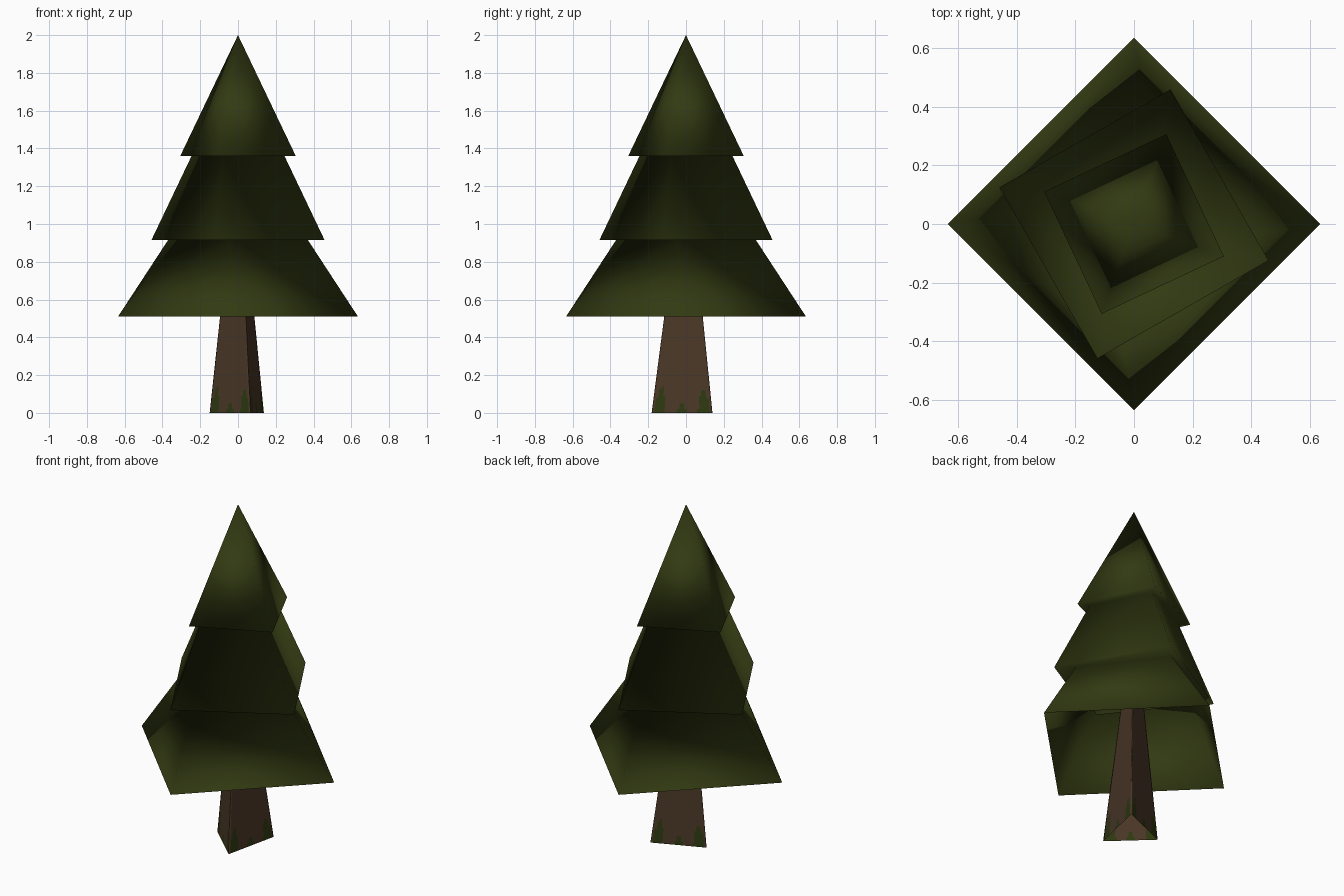
import bpy, bmesh, math

if "Cube" in bpy.data.objects:
    bpy.data.objects.remove(bpy.data.objects["Cube"])


def material(name, rgb):
    m = bpy.data.materials.new(name)
    m.diffuse_color = (*rgb, 1)
    m.use_nodes = True
    m.node_tree.nodes["Principled BSDF"].inputs["Base Color"].default_value = m.diffuse_color
    return m


green = material("needle green", (0.032, 0.042, 0.006))
brown = material("bark brown", (0.068, 0.038, 0.020))
moss = material("moss green", (0.026, 0.040, 0.005))


def finish(bm, name, mats):
    me = bpy.data.meshes.new(name)
    for f in bm.faces:
        f.smooth = True
    bm.to_mesh(me)
    bm.free()
    for m in mats:
        me.materials.append(m)
    ob = bpy.data.objects.new(name, me)
    bpy.context.collection.objects.link(ob)
    return ob


# Foliage: three square tiers twisting upwards, open underneath
bm = bmesh.new()
rings = []
# radius, height, twist in degrees
for r, z, a in [(0.635, 0.51, 0), (0.373, 0.915, -7), (0.475, 0.915, -15.2),
                (0.258, 1.36, -17.5), (0.325, 1.36, -19.8)]:
    rings.append([bm.verts.new((r * math.cos(math.radians(a + 90 * i)),
                                r * math.sin(math.radians(a + 90 * i)), z))
                  for i in range(4)])
for lo, up in zip(rings, rings[1:]):
    for i in range(4):
        j = (i + 1) % 4
        bm.faces.new((lo[i], lo[j], up[j]))
        bm.faces.new((lo[i], up[j], up[i]))
tip = bm.verts.new((0, 0, 2))
for i in range(4):
    bm.faces.new((rings[-1][i], rings[-1][(i + 1) % 4], tip))
finish(bm, "foliage", [green])

# Trunk: tapering three-sided shaft running up inside the foliage
corners = [(-0.15, 0.02), (0.065, -0.182), (0.137, 0.14)]
N = 24
heights = [0.01 * k for k in range(16)] + [0.51, 0.92]


def moss_height(t):
    # tall patches near both corners, a small one in the middle
    return max(h * (1 - (abs(t - c) / w) ** 2)
               for c, w, h in [(0.13, 0.10, 0.14), (0.5, 0.08, 0.055), (0.87, 0.11, 0.125)])


bm = bmesh.new()
rows = []
for z in heights:
    s = 1 - 0.72 * z
    row = []
    for k in range(3):
        (x0, y0), (x1, y1) = corners[k], corners[(k + 1) % 3]
        for n in range(N):
            t = n / N
            row.append(bm.verts.new(((x0 + (x1 - x0) * t) * s,
                                     (y0 + (y1 - y0) * t) * s, z)))
    rows.append(row)
for r, (lo, up) in enumerate(zip(rows, rows[1:])):
    for i in range(3 * N):
        j = (i + 1) % (3 * N)
        f = bm.faces.new((lo[i], lo[j], up[j], up[i]))
        mid = (heights[r] + heights[r + 1]) / 2
        f.material_index = int(mid < moss_height((i % N + 0.5) / N))
trunk = finish(bm, "trunk", [brown, moss])
